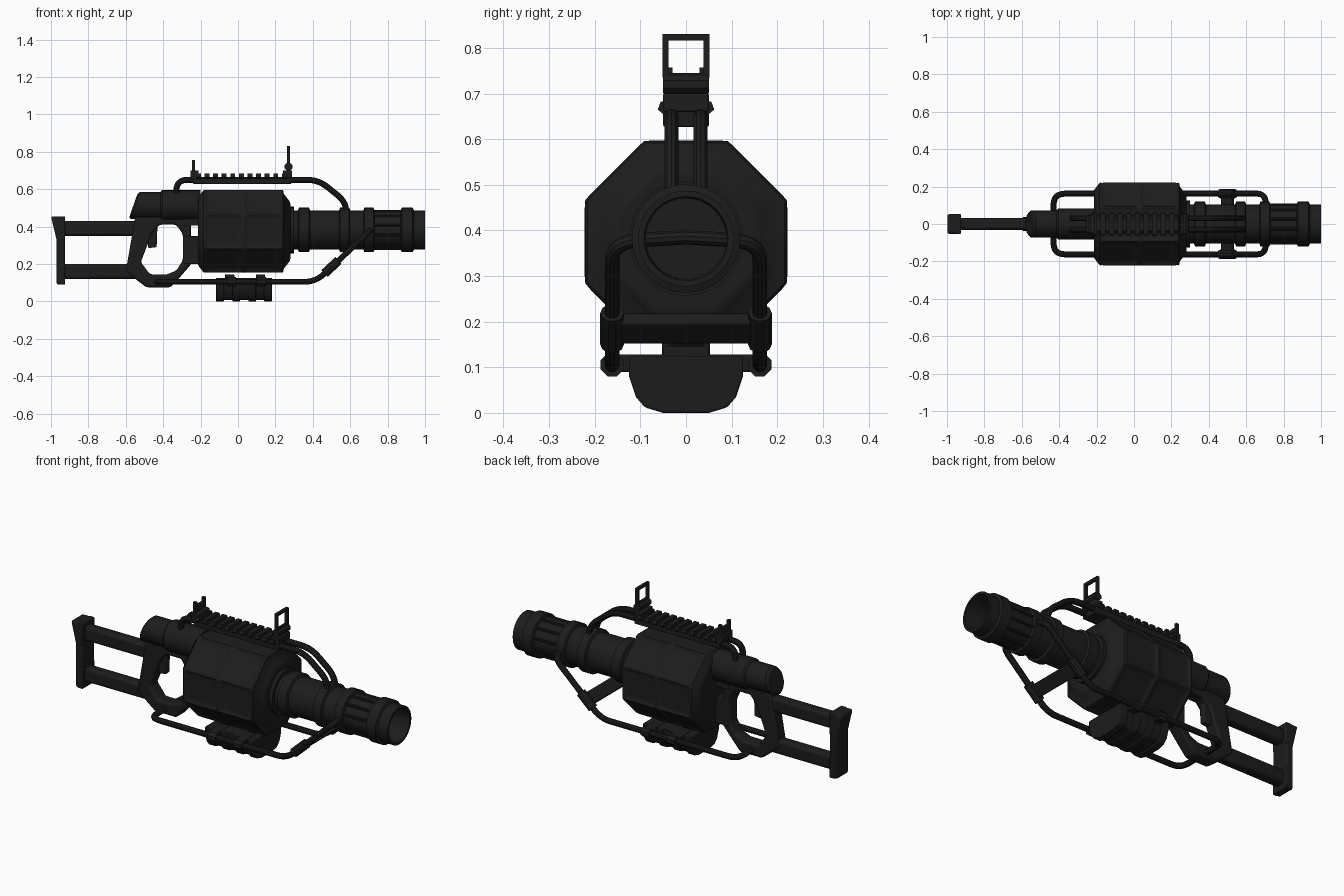
import bpy, bmesh
from math import pi, cos, sin
from mathutils import Vector

if "Cube" in bpy.data.objects:
    bpy.data.objects.remove(bpy.data.objects["Cube"])

black = bpy.data.materials.new("black_metal")
black.diffuse_color = (0.012, 0.012, 0.012, 1)
black.use_nodes = True
black.node_tree.nodes["Principled BSDF"].inputs["Base Color"].default_value = black.diffuse_color


def finish(name, bm, bevel=0.0, smooth=True):
    bmesh.ops.recalc_face_normals(bm, faces=bm.faces)
    me = bpy.data.meshes.new(name)
    bm.to_mesh(me)
    bm.free()
    ob = bpy.data.objects.new(name, me)
    bpy.context.collection.objects.link(ob)
    me.materials.append(black)
    if bevel:
        m = ob.modifiers.new("bevel", 'BEVEL')
        m.width, m.segments, m.limit_method = bevel, 2, 'ANGLE'
    if smooth:
        bpy.ops.object.select_all(action='DESELECT')
        ob.select_set(True)
        bpy.context.view_layer.objects.active = ob
        bpy.ops.object.shade_smooth_by_angle()
    return ob


def lathe(profile, n, zc, phase=0.0):
    """Rings of (x, radius) around the x axis, capped at both ends."""
    bm = bmesh.new()
    rings = [[bm.verts.new((x, r * cos(phase + 2 * pi * i / n), zc + r * sin(phase + 2 * pi * i / n)))
              for i in range(n)] for x, r in profile]
    for a, b in zip(rings, rings[1:]):
        for i in range(n):
            j = (i + 1) % n
            bm.faces.new((a[i], a[j], b[j], b[i]))
    bm.faces.new(rings[0])
    bm.faces.new(rings[-1])
    return bm


def prism(name, pts, a, b, axis='y', bevel=0.006):
    """Extrude a profile: xz points along y, or yz points along x."""
    bm = bmesh.new()
    def put(p, d):
        return bm.verts.new((p[0], d, p[1]) if axis == 'y' else (d, p[0], p[1]))
    lo, hi = [put(p, a) for p in pts], [put(p, b) for p in pts]
    bm.faces.new(lo)
    bm.faces.new(hi)
    for i in range(len(pts)):
        j = (i + 1) % len(pts)
        bm.faces.new((lo[i], lo[j], hi[j], hi[i]))
    return finish(name, bm, bevel)


def box(name, x0, x1, y0, y1, z0, z1, bevel=0.004):
    return prism(name, [(x0, z0), (x1, z0), (x1, z1), (x0, z1)], y0, y1, 'y', bevel)


def ring(name, outer, inner, a, b, axis='y', bevel=0.006):
    """Extruded frame with a hole."""
    bm = bmesh.new()
    def put(pts, d):
        return [bm.verts.new((p[0], d, p[1]) if axis == 'y' else (d, p[0], p[1])) for p in pts]
    loops = [put(outer, a), put(outer, b), put(inner, b), put(inner, a)]
    n = len(outer)
    for k in range(4):
        p, q = loops[k], loops[(k + 1) % 4]
        for i in range(n):
            j = (i + 1) % n
            bm.faces.new((p[i], p[j], q[j], q[i]))
    return finish(name, bm, bevel)


def tube(name, pts, r, fillet):
    """Round tube along a path with rounded corners."""
    pts = [Vector(p) for p in pts]
    path = [pts[0]]
    for a, p, b in zip(pts, pts[1:], pts[2:]):
        s, e = p + (a - p).normalized() * fillet, p + (b - p).normalized() * fillet
        path += [s.lerp(p, t / 6).lerp(p.lerp(e, t / 6), t / 6) for t in range(7)]
    path.append(pts[-1])
    cu = bpy.data.curves.new(name, 'CURVE')
    cu.dimensions, cu.bevel_depth, cu.bevel_resolution, cu.use_fill_caps = '3D', r, 3, True
    sp = cu.splines.new('POLY')
    sp.points.add(len(path) - 1)
    for q, v in zip(sp.points, path):
        q.co = (*v, 1)
    cu.materials.append(black)
    ob = bpy.data.objects.new(name, cu)
    bpy.context.collection.objects.link(ob)
    bpy.ops.object.select_all(action='DESELECT')
    ob.select_set(True)
    bpy.context.view_layer.objects.active = ob
    bpy.ops.object.convert(target='MESH')
    bpy.ops.object.shade_smooth_by_angle()


# Octagonal drum with recessed panels
k = 1 / cos(pi / 8)
drum = lathe([(x, r * k) for x, r in [(-.215, .18), (-.18, .225), (.03, .225), (.24, .225),
                                      (.245, .2), (.28, .155)]], 8, .375, pi / 8)
drum.normal_update()
bmesh.ops.recalc_face_normals(drum, faces=drum.faces)
panels = [f for f in drum.faces if abs(f.normal.x) < .01]
bmesh.ops.inset_individual(drum, faces=panels, thickness=.025, depth=-.012)
finish("drum", drum, .009)

# Barrel with raised bands and open bore
prof = [(.26, .125), (.30, .125), (.30, .105)]
for x0, x1 in [(.32, .385), (.54, .60), (.67, .73), (.87, .94)]:
    prof += [(x0, .105), (x0 + .006, .119), (x1 - .006, .119), (x1, .105)]
prof += [(1.0, .105), (1.0, .092), (.62, .088)]
finish("barrel", lathe(prof, 32, .382))
for i in range(12):
    a = 2 * pi * (i + .5) / 12
    y, z = .104 * cos(a), .382 + .104 * sin(a)
    tube("barrel_rib", [(.72, y, z), (.88, y, z)], .008, 0)

# Receiver: two round sections, rear one cut at a slant
finish("receiver_front", lathe([(-.415, .074), (-.405, .083), (-.2, .083)], 24, .512))
rear = lathe([(-.585, .06), (-.575, .072), (-.40, .072)], 24, .513)
for v in rear.verts:
    if v.co.x < -.5:
        v.co.x += (v.co.z - .44) * .35
finish("receiver_rear", rear)

# Hand loop, trigger and links to the drum
ring("grip_loop",
     [(-.44, .48), (-.31, .48), (-.25, .45), (-.25, .2), (-.31, .13), (-.36, .075), (-.49, .075), (-.60, .16), (-.55, .45)],
     [(-.42, .41), (-.33, .41), (-.295, .36), (-.295, .22), (-.33, .165), (-.38, .145), (-.47, .145), (-.52, .21), (-.46, .365)],
     -.038, .038, bevel=.012)
prism("trigger", [(-.49, .42), (-.43, .42), (-.435, .29), (-.48, .285)], -.018, .018)
box("drum_link_lower", -.29, -.2, -.04, .04, .2, .35)
box("drum_link_upper", -.29, -.2, -.04, .04, .405, .46)

# Stock
box("stock_upper_bar", -.94, -.53, -.031, .031, .35, .43, .015)
box("stock_lower_bar", -.94, -.54, -.031, .031, .12, .2, .015)
prism("butt_pad", [(-1, .455), (-.925, .455), (-.925, .09), (-.97, .09), (-.97, .33)], -.053, .053, bevel=.01)
for z0, z1 in [(.33, .455), (.09, .215)]:
    box("stock_collar", -.955, -.925, -.053, .053, z0, z1)

# Side guard tubes, sleeves and clamps; twin top tubes
octo = [(cos(pi / 8 + i * pi / 4), sin(pi / 8 + i * pi / 4)) for i in range(8)]
for s in (-1, 1):
    y = s * .162
    tube("guard_tube", [(-.43, 0, .105), (-.43, y, .105), (.415, y, .105), (.705, y, .375), (.705, 0, .385)], .016, .06)
    for x in (-.06, .10):
        prism("guard_sleeve", [(y + .027 * c, .105 + .027 * d) for c, d in octo], x, x + .05, 'x', 0)
    tube("guard_clamp", [(.463, y, .15), (.537, y, .219)], .026, 0)
    tube("top_tube", [(-.33, s * .032, .57), (-.33, s * .032, .65), (.43, s * .032, .65),
                      (.58, s * .032, .53), (.58, s * .032, .45)], .016, .06)
prism("clamp_crossbar", [(.463, .172), (.485, .15), (.537, .197), (.515, .22)], -.165, .165)

# Lower ribbed foregrip
half = [(.125, .125), (.125, .08), (.11, .035), (.09, .012), (.05, 0)]
shape = half + [(-y, z) for y, z in reversed(half)]
prism("foregrip", [(y * .95, .125 - (.125 - z) * .94) for y, z in shape], -.115, .175, 'x', 0)
for x in (-.118, -.03, .055, .14):
    prism("foregrip_rib", shape, x, x + .042, 'x', .004)
for x in (-.07, .095):
    box("foregrip_bracket", x, x + .05, -.05, .05, .11, .145)
    box("foregrip_strap", x, x + .05, -.16, .16, .09, .128)

# Top accessory rail
box("rail_base", -.24, .285, -.05, .05, .627, .66)
for i in range(11):
    x = -.225 + i * .046
    prism("rail_tooth", [(-.05, .655), (-.062, .665), (-.055, .683), (.055, .683), (.062, .665), (.05, .655)], x, x + .026, 'x', 0)

# Front sight: base, hinge knob and square frame
box("front_sight_base", .24, .29, -.05, .05, .66, .70)
box("front_sight_post", .262, .278, -.048, .048, .69, .74, .002)
prism("front_sight_knob", [(.27 + .022 * c, .72 + .022 * d) for c, d in octo], -.05, .05, bevel=0)
ring("front_sight_frame", [(-.052, .735), (.052, .735), (.052, .83), (-.052, .83)],
     [(-.038, .745), (.038, .745), (.038, .816), (-.038, .816)], .262, .278, 'x', 0)

# Rear sight: base and notched leaf
box("rear_sight_base", -.255, -.21, -.05, .05, .655, .70)
prism("rear_sight_leaf", [(-.045, .69), (.045, .69), (.045, .757), (.03, .757), (.03, .735),
                          (-.03, .735), (-.03, .757), (-.045, .757)], -.247, -.231, 'x', 0)
